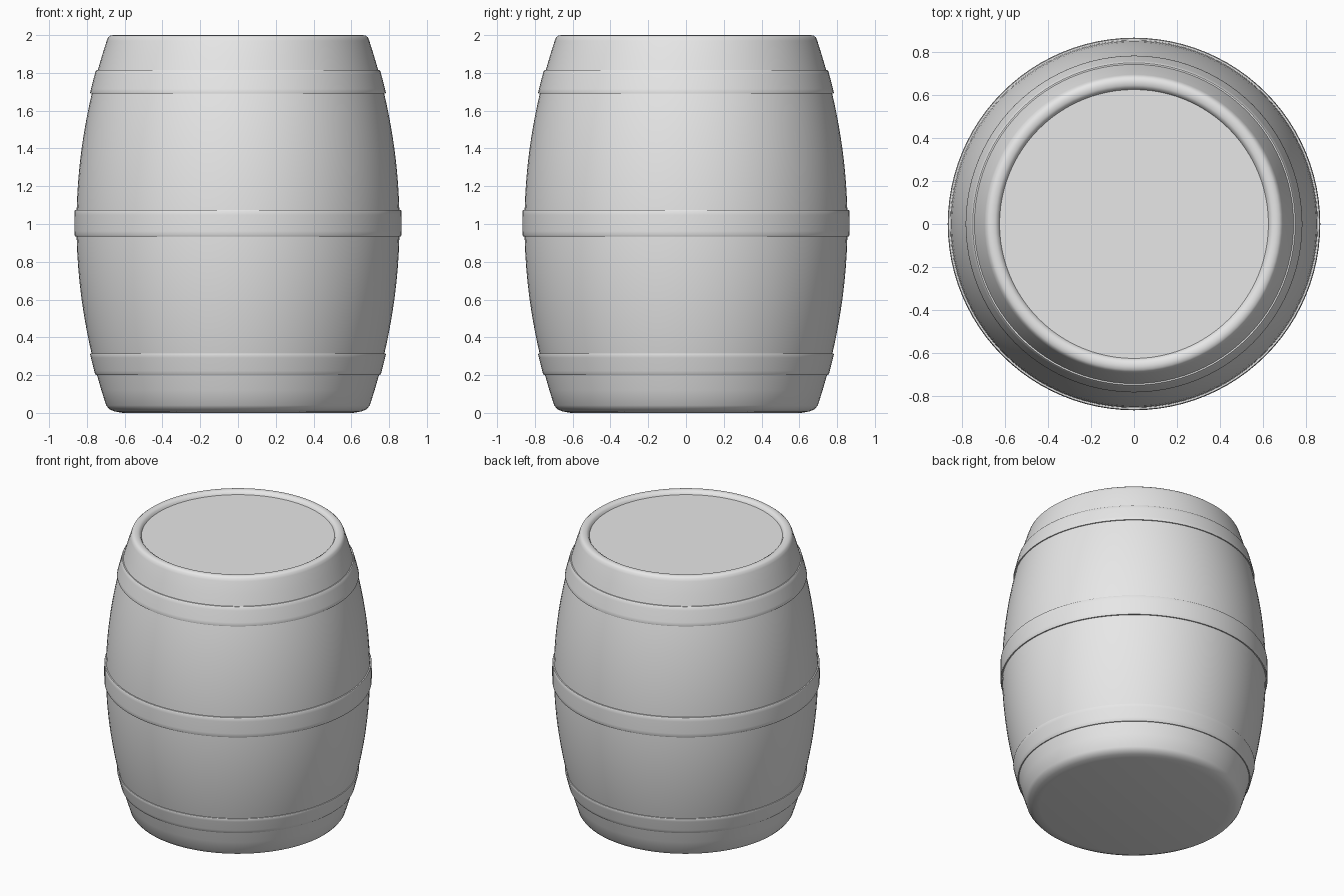
import bpy, bmesh, math

if "Cube" in bpy.data.objects:
    bpy.data.objects.remove(bpy.data.objects["Cube"], do_unlink=True)

SEGMENTS = 96

grey = bpy.data.materials.new("plain grey")
grey.use_nodes = True
grey.diffuse_color = (0.8, 0.8, 0.8, 1)
grey.node_tree.nodes["Principled BSDF"].inputs["Base Color"].default_value = (0.8, 0.8, 0.8, 1)


def bulge(z):
    """Radius of the stave wall at height z."""
    return 0.855 - 0.17 * (z - 1) ** 2


def lathe(name, profile, closed=False):
    """Spin a (radius, height) profile around the z axis."""
    bm = bmesh.new()
    verts = [bm.verts.new((r, 0, z)) for r, z in profile]
    pairs = list(zip(verts, verts[1:]))
    if closed:
        pairs.append((verts[-1], verts[0]))
    edges = [bm.edges.new(p) for p in pairs]
    bmesh.ops.spin(bm, geom=verts + edges, cent=(0, 0, 0), axis=(0, 0, 1),
                   angle=math.tau, steps=SEGMENTS, use_merge=True)
    bmesh.ops.remove_doubles(bm, verts=bm.verts, dist=0.0001)
    bmesh.ops.recalc_face_normals(bm, faces=bm.faces)
    mesh = bpy.data.meshes.new(name)
    bm.to_mesh(mesh)
    bm.free()
    mesh.materials.append(grey)
    obj = bpy.data.objects.new(name, mesh)
    bpy.context.collection.objects.link(obj)
    bpy.ops.object.select_all(action="DESELECT")
    obj.select_set(True)
    bpy.context.view_layer.objects.active = obj
    bpy.ops.object.shade_smooth_by_angle(angle=math.radians(40))
    return obj


# Barrel body: rounded base, bulging wall, rounded rim and recessed lid
wall = [(bulge(z), z) for z in (0.04 + 1.93 * i / 24 for i in range(25))]
base = [(0, 0), (0.61, 0), (0.655, 0.008), (0.682, 0.02)]
rim = [(0.688, 1.988), (0.677, 1.997), (0.662, 2), (0.645, 1.998),
       (0.632, 1.99), (0.625, 1.975), (0, 1.975)]
lathe("barrel_body", base + wall + rim)


# Hoops: thin rings that follow the bulge, with softened edges
def hoop(name, low, high, thick):
    soft = 0.006
    heights = [low + soft + (high - low - 2 * soft) * i / 6 for i in range(7)]
    outer = [(bulge(z) + thick, z) for z in heights]
    start = [(bulge(low) - 0.02, low), (bulge(low) + thick - soft / 2, low)]
    end = [(bulge(high) + thick - soft / 2, high), (bulge(high) - 0.02, high)]
    lathe(name, start + outer + end, closed=True)


hoop("lower_hoop", 0.2, 0.315, 0.009)
hoop("middle_hoop", 0.935, 1.075, 0.011)
hoop("upper_hoop", 1.69, 1.815, 0.010)
